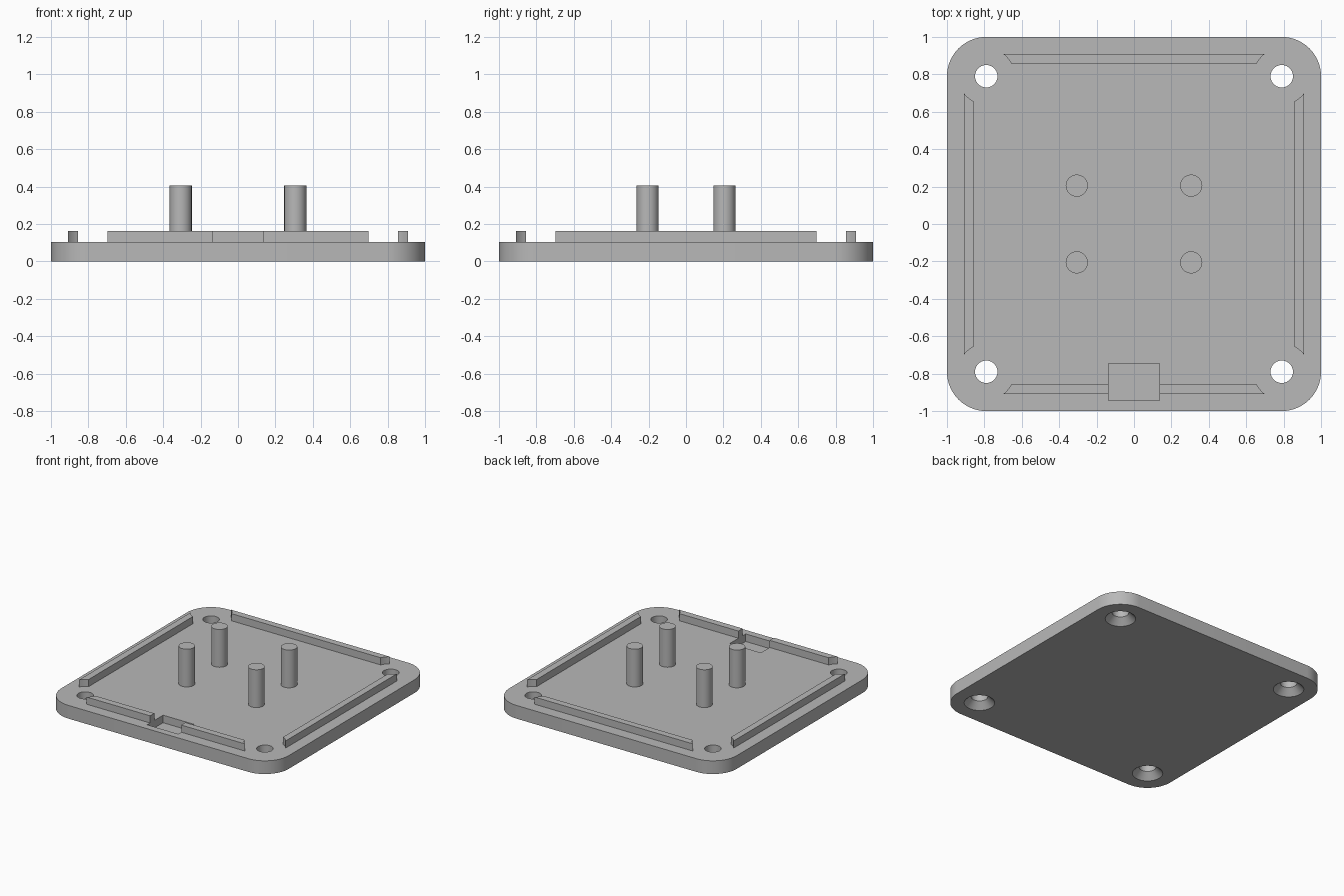
import bpy, bmesh, math

if "Cube" in bpy.data.objects:
    bpy.data.objects.remove(bpy.data.objects["Cube"])

grey = bpy.data.materials.new("plain grey")
grey.diffuse_color = (0.48, 0.48, 0.48, 1)
grey.use_nodes = True
grey.node_tree.nodes["Principled BSDF"].inputs["Base Color"].default_value = grey.diffuse_color

HOLE = 0.79      # screw hole and corner centre offset
TOP = 0.105      # top of the plate


def add_object(name, bm):
    bmesh.ops.recalc_face_normals(bm, faces=bm.faces)
    mesh = bpy.data.meshes.new(name)
    bm.to_mesh(mesh)
    bm.free()
    obj = bpy.data.objects.new(name, mesh)
    bpy.context.collection.objects.link(obj)
    mesh.materials.append(grey)
    return obj


def prism(name, outline, z0, z1):
    bm = bmesh.new()
    face = bm.faces.new([bm.verts.new((x, y, z0)) for x, y in outline])
    side = bmesh.ops.extrude_face_region(bm, geom=[face])["geom"]
    verts = [g for g in side if isinstance(g, bmesh.types.BMVert)]
    bmesh.ops.translate(bm, verts=verts, vec=(0, 0, z1 - z0))
    return add_object(name, bm)


def arc(cx, cy, r, a0, a1, n):
    return [(cx + r * math.cos(a0 + (a1 - a0) * i / n),
             cy + r * math.sin(a0 + (a1 - a0) * i / n)) for i in range(n + 1)]


def lathe(name, x, y, profile, n=40):
    bm = bmesh.new()
    rings = [[bm.verts.new((px, py, z)) for px, py in arc(x, y, r, 0, math.tau, n)[:-1]]
             for r, z in profile]
    for a, b in zip(rings, rings[1:]):
        for i in range(n):
            bm.faces.new((a[i], a[(i + 1) % n], b[(i + 1) % n], b[i]))
    bm.faces.new(rings[0])
    bm.faces.new(rings[-1])
    return add_object(name, bm)


def cut(obj, cutter):
    mod = obj.modifiers.new("cut", "BOOLEAN")
    mod.operation = "DIFFERENCE"
    mod.solver = "EXACT"
    mod.object = cutter
    bpy.context.view_layer.objects.active = obj
    bpy.ops.object.modifier_apply(modifier=mod.name)


# Base plate with rounded corners
outline = []
for k, (sx, sy) in enumerate(((1, 1), (-1, 1), (-1, -1), (1, -1))):
    a = k * math.pi / 2
    outline += arc(sx * HOLE, sy * HOLE, 0.21, a, a + math.pi / 2, 14)
plate = prism("base_plate", outline, 0, TOP)

# Countersunk screw holes, open at the top and flared at the bottom
cutters = []
for sx in (-1, 1):
    for sy in (-1, 1):
        cutter = lathe("hole_cutter", sx * HOLE, sy * HOLE,
                       [(0.12, -0.01), (0.06, 0.05), (0.06, TOP + 0.1)])
        cut(plate, cutter)
        cutters.append(cutter)

# Locating rails, ends curved around the screw holes
R, OUTER, INNER = 0.15, 0.908, 0.855
a_out = math.pi - math.asin((OUTER - HOLE) / R)
a_in = math.pi - math.asin((INNER - HOLE) / R)
end = arc(HOLE, HOLE, R, a_out, a_in, 5)
rail_shape = end + [(-x, y) for x, y in reversed(end)]
rails = []
for k, side in enumerate(("back", "left", "front", "right")):
    c, s = round(math.cos(k * math.pi / 2)), round(math.sin(k * math.pi / 2))
    rails.append(prism(side + "_rail", [(c * x - s * y, s * x + c * y) for x, y in rail_shape],
                       TOP, 0.162))

# Pocket through the front rail and into the plate
pocket = prism("pocket_cutter", [(-0.137, -0.945), (0.137, -0.945),
                                 (0.137, -0.745), (-0.137, -0.745)], 0.045, 0.3)
cut(plate, pocket)
cut(rails[2], pocket)
cutters.append(pocket)

# Standing pegs
pegs = [lathe("peg", sx * 0.306, sy * 0.205, [(0.059, TOP), (0.059, 0.405)])
        for sx in (-1, 1) for sy in (-1, 1)]

for cutter in cutters:
    bpy.data.objects.remove(cutter)

# Smooth curved sides, sharp edges
bpy.ops.object.select_all(action="DESELECT")
for obj in [plate] + rails + pegs:
    obj.select_set(True)
bpy.context.view_layer.objects.active = plate
bpy.ops.object.shade_smooth_by_angle(angle=math.radians(30))
